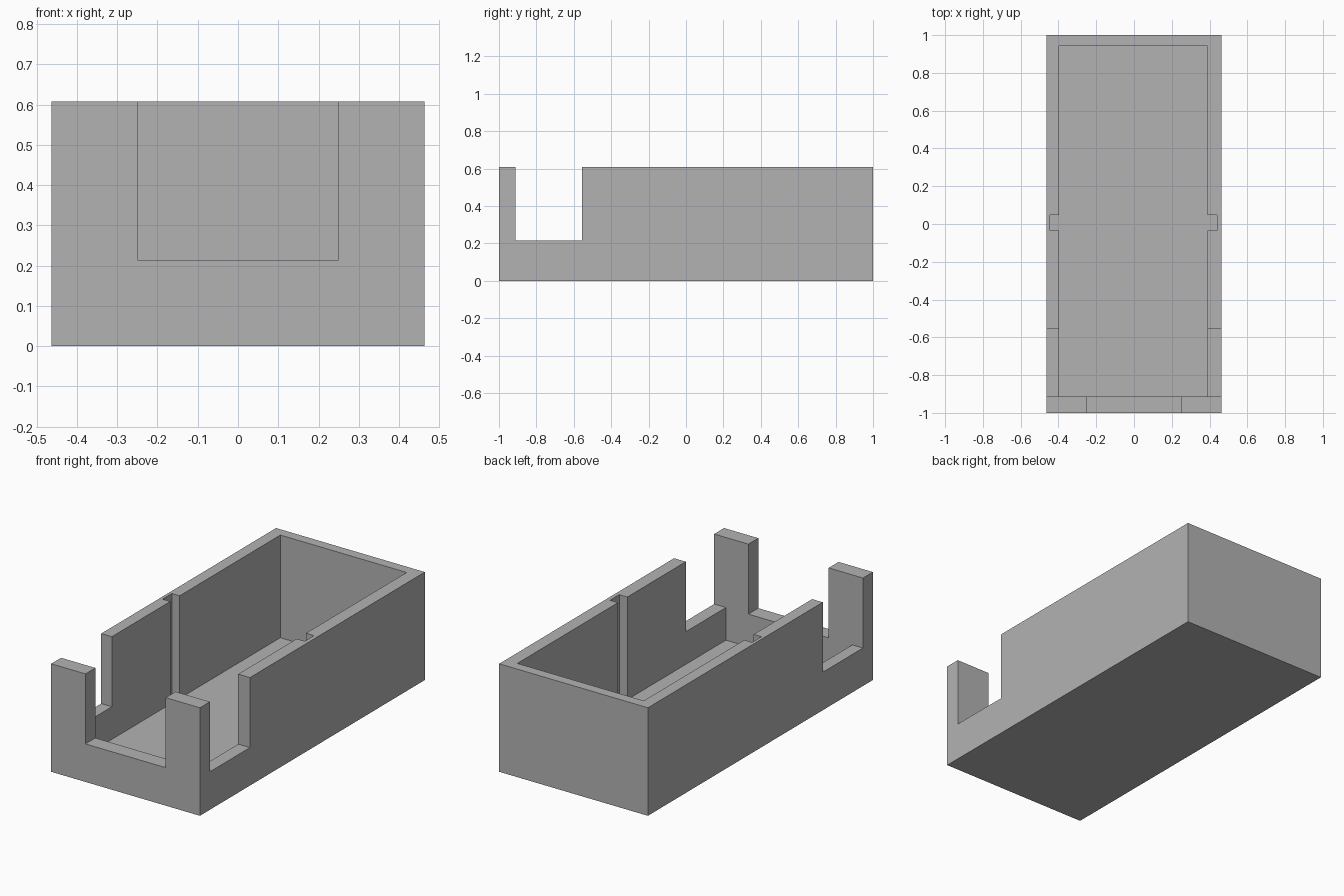
import bpy
from mathutils import Vector

default = bpy.data.objects.get("Cube")
if default:
    bpy.data.objects.remove(default, do_unlink=True)

# Overall sizes
HALF_W, HALF_L, HEIGHT = 0.463, 1.0, 0.608
FLOOR, SILL, OVER = 0.03, 0.214, 0.8
INNER_L, INNER_R = 0.39, -0.397
INNER_FRONT, INNER_BACK = -0.912, 0.943


def box(name, low, high):
    """Axis-aligned box between two corners."""
    low, high = Vector(low), Vector(high)
    bpy.ops.mesh.primitive_cube_add(size=1, location=(low + high) / 2)
    obj = bpy.context.object
    obj.name = name
    obj.scale = high - low
    bpy.ops.object.transform_apply(location=False, rotation=False, scale=True)
    return obj


def cut(body, name, low, high):
    """Carve a box-shaped opening out of the body."""
    cutter = box(name, low, high)
    cutter.hide_render = True
    mod = body.modifiers.new(name, "BOOLEAN")
    mod.operation = "DIFFERENCE"
    mod.solver = "EXACT"
    mod.object = cutter
    bpy.context.view_layer.objects.active = body
    bpy.ops.object.modifier_apply(modifier=mod.name)
    bpy.data.objects.remove(cutter, do_unlink=True)


# Solid outer block
tray = box("open_tray", (-HALF_W, -HALF_L, 0), (HALF_W, HALF_L, HEIGHT))

# Main cavity
cut(tray, "cavity", (INNER_R, INNER_FRONT, FLOOR), (INNER_L, INNER_BACK, OVER))

# Divider grooves in both side walls
for name, x0, x1 in (("right_groove", -0.445, -0.3), ("left_groove", 0.3, 0.44)):
    cut(tray, name, (x0, -0.035, FLOOR), (x1, 0.048, OVER))

# Side openings through both walls
cut(tray, "side_opening", (-OVER, INNER_FRONT, SILL), (OVER, -0.555, OVER))

# Front opening
cut(tray, "front_opening", (-0.25, -1.2, SILL), (0.25, -0.8, OVER))

# Plain grey plastic
grey = bpy.data.materials.new("plain_grey")
grey.use_nodes = True
colour = (0.45, 0.45, 0.45, 1)
grey.diffuse_color = colour
grey.node_tree.nodes["Principled BSDF"].inputs["Base Color"].default_value = colour
tray.data.materials.clear()
tray.data.materials.append(grey)
for face in tray.data.polygons:
    face.material_index = 0
    face.use_smooth = False
